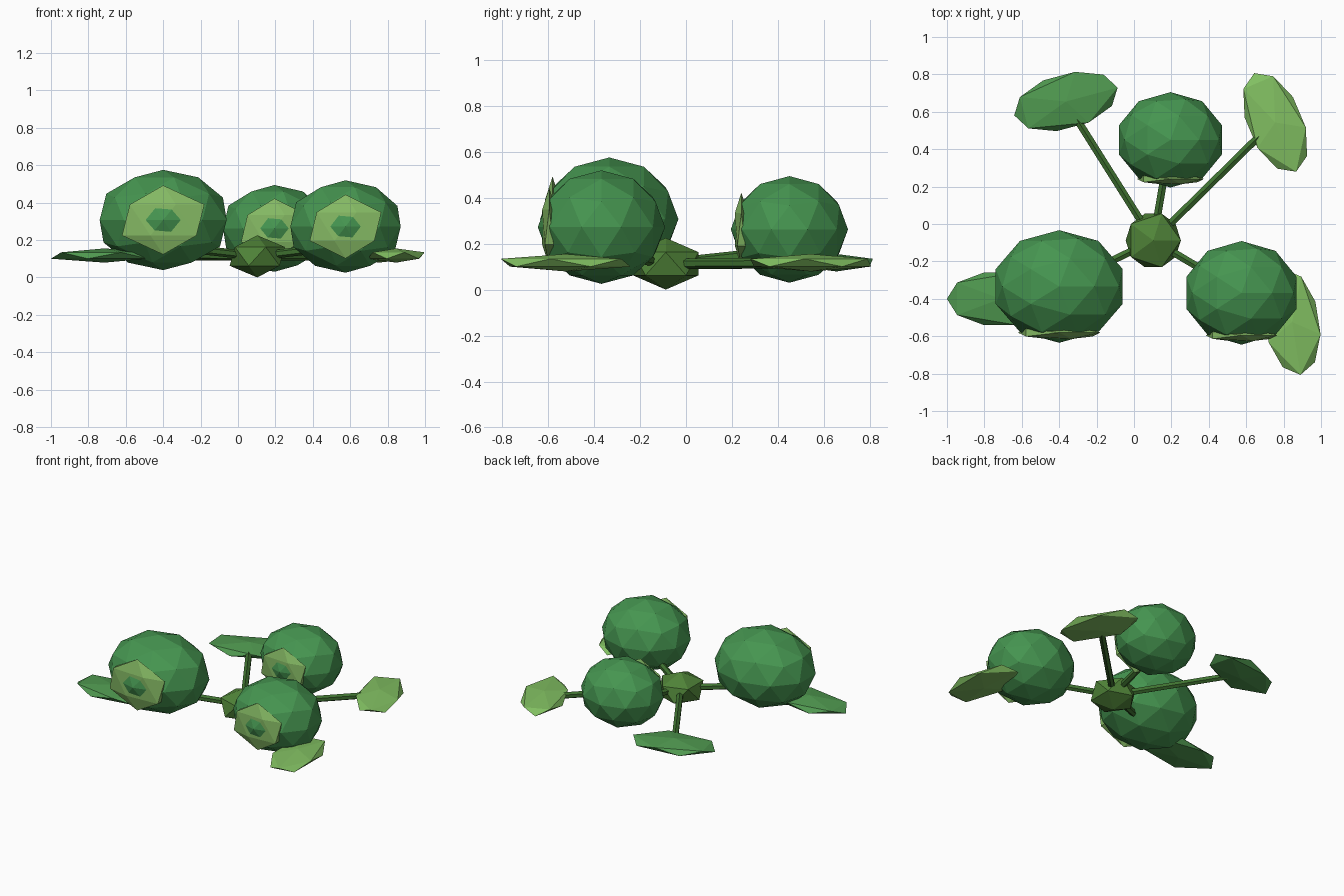
import bpy
from math import radians
from mathutils import Vector

if "Cube" in bpy.data.objects:
    bpy.data.objects.remove(bpy.data.objects["Cube"])


def material(name, rgb):
    m = bpy.data.materials.new(name)
    m.diffuse_color = (*rgb, 1)
    m.use_nodes = True
    m.node_tree.nodes["Principled BSDF"].inputs["Base Color"].default_value = m.diffuse_color
    return m


FRUIT = material("fruit green", (0.06, 0.30, 0.08))
PATCH = material("pale green", (0.24, 0.50, 0.13))
LEAF_DARK = material("leaf green", (0.08, 0.32, 0.08))
LEAF_LIGHT = material("light leaf green", (0.22, 0.52, 0.12))
STEM = material("stem green", (0.05, 0.17, 0.03))
HUB = material("hub green", (0.08, 0.23, 0.04))


def ball(name, center, radii, mat, detail=1, angle=0):
    bpy.ops.mesh.primitive_ico_sphere_add(subdivisions=detail, radius=1, location=center,
                                          rotation=(0, 0, radians(angle)))
    ob = bpy.context.object
    ob.name = name
    ob.scale = radii
    ob.data.materials.append(mat)
    return ob


def stem(name, start, end, r=0.023):
    a, b = Vector(start), Vector(end)
    bpy.ops.mesh.primitive_cylinder_add(vertices=6, radius=r, depth=(b - a).length,
                                        location=(a + b) / 2)
    ob = bpy.context.object
    ob.name = name
    ob.rotation_euler = (b - a).to_track_quat('Z', 'Y').to_euler()
    ob.data.materials.append(STEM)


# central hub of the vine
hub = Vector((0.103, -0.088, 0.1125))
ball("hub", hub, (0.165, 0.168, 0.1125), HUB)

# fruits with a pale patch on the front and a stem to the hub
fruits = [
    ((-0.40, -0.334, 0.307), (0.357, 0.301, 0.268)),
    ((0.575, -0.368, 0.272), (0.310, 0.277, 0.247)),
    ((0.195, 0.450, 0.262), (0.289, 0.255, 0.232)),
]
for i, (c, r) in enumerate(fruits, 1):
    ball(f"fruit_{i}", c, r, FRUIT, detail=2)
    ball(f"fruit_patch_{i}", (c[0], c[1] - 0.82 * r[1], c[2]),
         (0.69 * r[0], 0.13 * r[1], 0.69 * r[2]), PATCH)
    end = hub.lerp(Vector((c[0], c[1], 0.17)), 0.8)
    stem(f"fruit_stem_{i}", hub, end)

# flat leaves: centre, long-axis angle, colour
leaves = [
    ((-0.364, 0.655), 15, LEAF_DARK),
    ((0.755, 0.543), -67, LEAF_LIGHT),
    ((-0.714, -0.400), 0, LEAF_DARK),
    ((0.845, -0.524), -81, LEAF_LIGHT),
]
for i, ((x, y), angle, mat) in enumerate(leaves, 1):
    ball(f"leaf_{i}", (x, y, 0.117), (0.32, 0.165, 0.038), mat, angle=angle)

# long stems to the two rear leaves
stem("leaf_stem_1", hub, (-0.318, 0.58, 0.115))
stem("leaf_stem_2", hub, (0.68, 0.48, 0.115))
